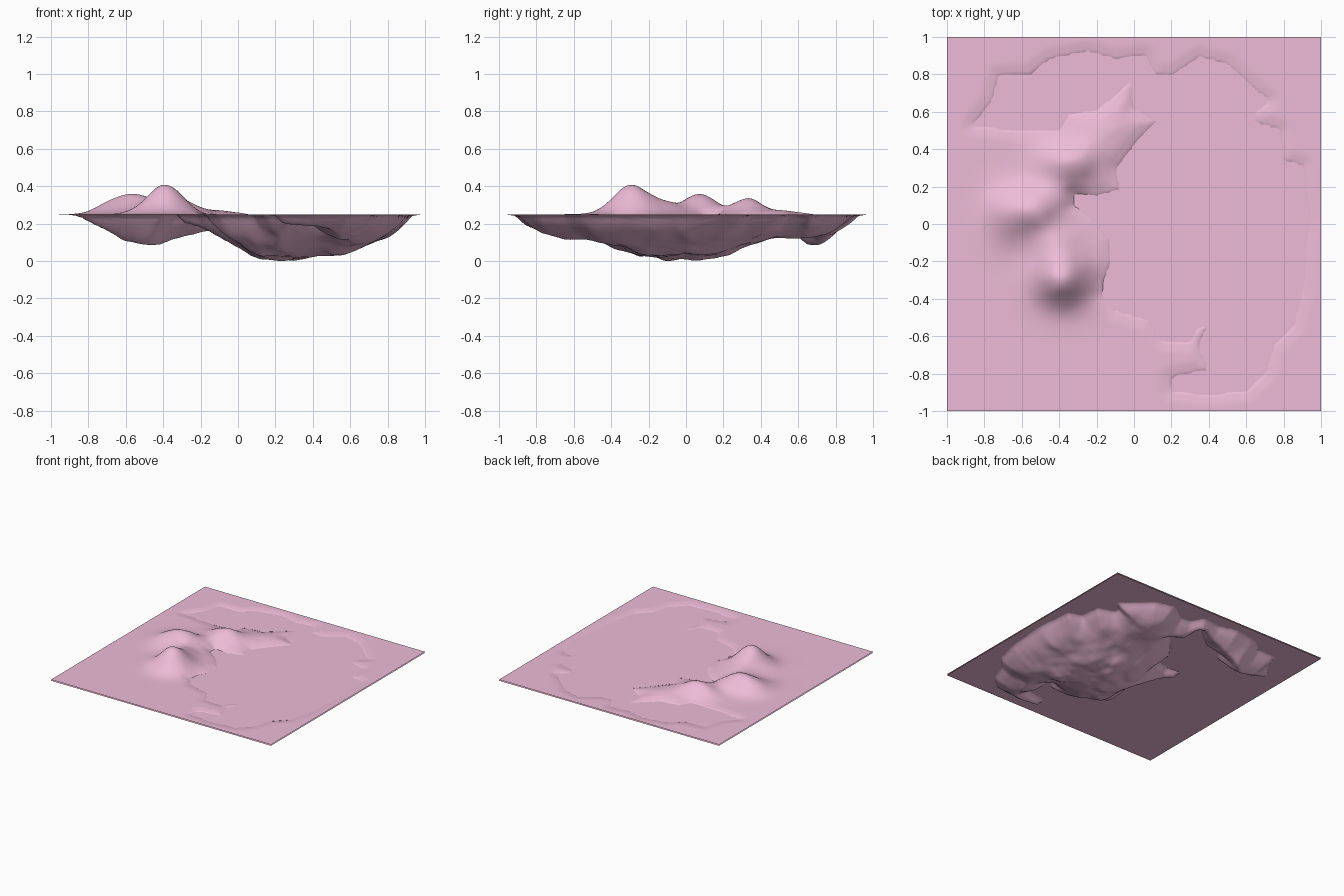
import bpy, bmesh, math
from mathutils import Vector, noise

if "Cube" in bpy.data.objects:
    bpy.data.objects.remove(bpy.data.objects["Cube"])

WATER, RIM, N = 0.241, 0.25, 120

# shoreline of the lake (signed distance to it drives the terrain)
SHORE = [(-.86, .53), (-.76, .65), (-.72, .79), (-.55, .80), (-.45, .88), (-.25, .92),
         (-.1, .88), (.06, .90), (.11, .80), (.2, .79), (.35, .89), (.5, .85), (.64, .72),
         (.72, .66), (.64, .59), (.65, .54), (.78, .50), (.79, .34), (.90, .31), (.93, 0),
         (.90, -.35), (.85, -.55), (.75, -.65), (.70, -.80), (.60, -.89), (.4, -.91),
         (.2, -.89), (.2, -.82), (.4, -.78), (.35, -.65), (.4, -.53), (.33, -.56),
         (.3, -.63), (.15, -.62), (.08, -.51), (-.1, -.46), (-.17, -.38), (-.16, -.3),
         (-.12, -.2), (-.13, -.08), (-.22, .03), (-.32, .10), (-.32, .16), (-.2, .15),
         (-.08, .18), (-.09, .3), (0, .42), (.12, .55), (0, .62), (-.01, .77), (-.1, .69),
         (-.2, .61), (-.35, .59), (-.4, .50), (-.6, .50)]

# bumps: x, y, height, x spread, y spread
HILLS = [(-.38, -.29, .165, .10, .095), (-.54, .08, .105, .10, .08), (-.68, .04, .045, .08, .10),
         (-.34, .34, .085, .11, .075), (-.42, -.09, .05, .10, .07), (-.36, .17, .04, .10, .09),
         (-.14, .50, .025, .13, .12)]
BASINS = [(.09, -.12, .10, .20, .24), (.5, -.18, .085, .24, .24), (-.48, .67, .10, .12, .10),
          (.3, .18, .06, .25, .18)]


def bumps(items, x, y):
    return sum(h * math.exp(-((x - a) / s) ** 2 / 2 - ((y - b) / t) ** 2 / 2)
               for a, b, h, s, t in items)


def shore_distance(x, y):
    """Positive on land, negative in the lake."""
    best, inside = 9.0, False
    for (ax, ay), (bx, by) in zip(SHORE, SHORE[1:] + SHORE[:1]):
        dx, dy = bx - ax, by - ay
        t = max(0, min(1, ((x - ax) * dx + (y - ay) * dy) / (dx * dx + dy * dy)))
        best = min(best, math.hypot(x - ax - t * dx, y - ay - t * dy))
        if (ay > y) != (by > y) and x < ax + (y - ay) * dx / dy:
            inside = not inside
    return -best if inside else best


def height(x, y):
    d = shore_distance(x, y)
    n = noise.fractal(Vector((x * 4, y * 4, 3.1)), 1.0, 2.0, 3)
    if d > 0:
        hill = bumps(HILLS, x, y) * (1 - math.exp(-d / .07))
        return WATER + min(d * .15, RIM - WATER) + hill * (1 + .12 * n)
    depth = (.15 + bumps(BASINS, x, y)) * (1 + .15 * n)
    return WATER - depth * (1 - math.exp(d / .11))


def make_plane(name, segments, z, mat):
    bm = bmesh.new()
    bmesh.ops.create_grid(bm, x_segments=segments, y_segments=segments, size=1)
    for v in bm.verts:
        v.co.z = z
    mesh = bpy.data.meshes.new(name)
    bm.to_mesh(mesh)
    bm.free()
    mesh.materials.append(mat)
    ob = bpy.data.objects.new(name, mesh)
    bpy.context.collection.objects.link(ob)
    return ob


pink = bpy.data.materials.new("pink")
pink.diffuse_color = (0.85, 0.5, 0.68, 1)
pink.use_nodes = True
pink.node_tree.nodes["Principled BSDF"].inputs["Base Color"].default_value = pink.diffuse_color

# flat water sheet
make_plane("water", 1, WATER, pink)

# sculpted terrain, lake bed scaled so its deepest point rests on z = 0
terrain = make_plane("terrain", N, 0, pink)
verts = terrain.data.vertices
for v in verts:
    v.co.z = height(v.co.x, v.co.y)
scale = WATER / (WATER - min(v.co.z for v in verts))
for v in verts:
    if v.co.z < WATER:
        v.co.z = WATER + (v.co.z - WATER) * scale
terrain.data.polygons.foreach_set("use_smooth", [True] * len(terrain.data.polygons))
terrain.data.update()
